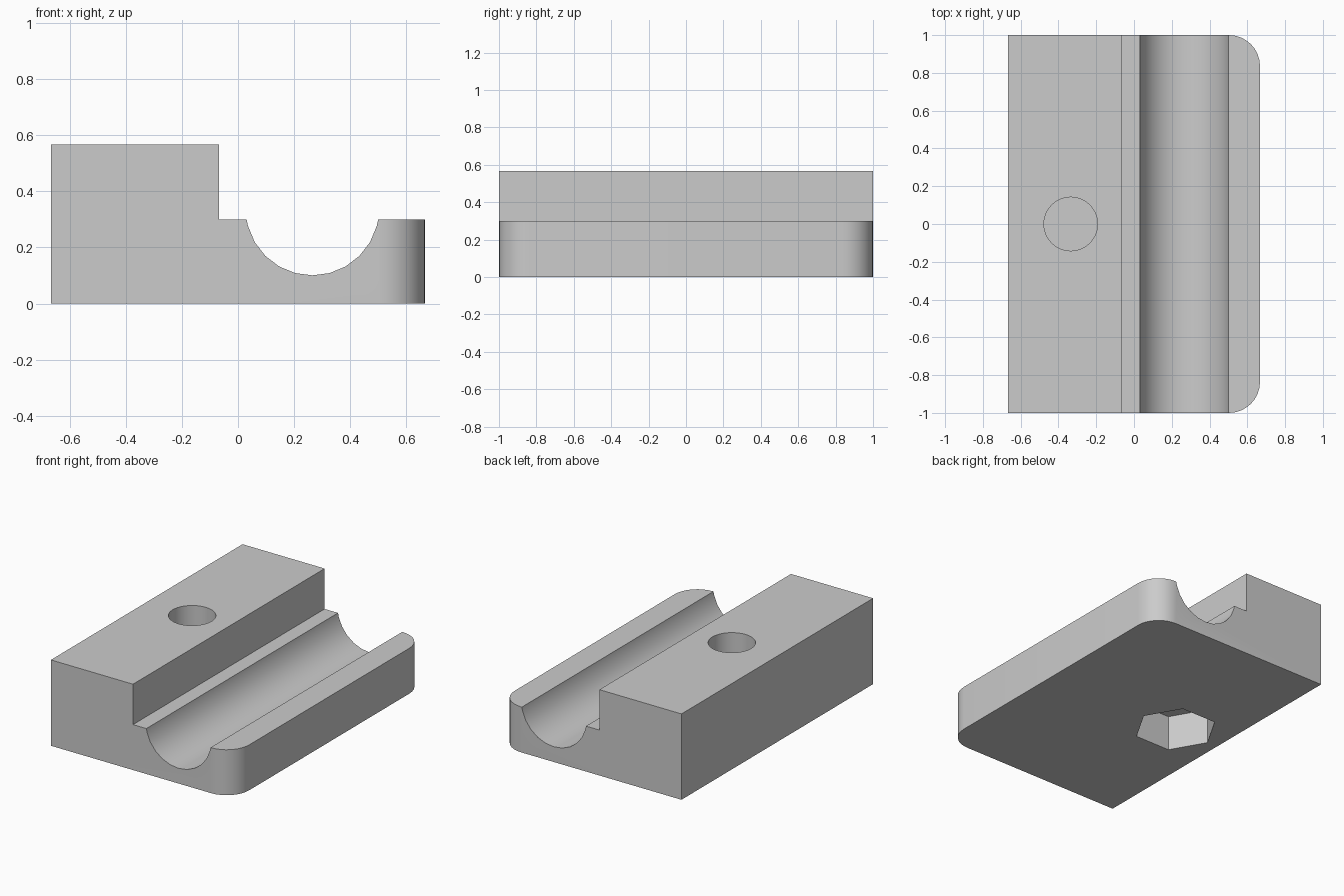
import bpy, bmesh, math
from mathutils import Matrix

cube = bpy.data.objects.get("Cube")
if cube:
    bpy.data.objects.remove(cube, do_unlink=True)

HALF_X, HALF_Y = 0.667, 1.0
BLOCK_TOP, LEDGE_TOP, STEP_X = 0.567, 0.3, -0.067
GROOVE_X, GROOVE_Z, GROOVE_R = 0.265, 0.338, 0.2375
BOLT_X, BOLT_R, NUT_R, NUT_DEPTH, BRIDGE = -0.335, 0.142, 0.256, 0.235, 0.01

grey = bpy.data.materials.new("plain grey")
grey.use_nodes = True
colour = (0.6, 0.6, 0.6, 1)
grey.diffuse_color = colour
grey.node_tree.nodes["Principled BSDF"].inputs["Base Color"].default_value = colour


def add_object(name, bm):
    bmesh.ops.recalc_face_normals(bm, faces=bm.faces)
    mesh = bpy.data.meshes.new(name)
    bm.to_mesh(mesh)
    bm.free()
    mesh.materials.append(grey)
    obj = bpy.data.objects.new(name, mesh)
    bpy.context.collection.objects.link(obj)
    return obj


def cut_prism(target, name, sides, radius, z0, z1, turn=0):
    """Cut an upright prism out of the target at the bolt position."""
    bm = bmesh.new()
    place = (Matrix.Translation((BOLT_X, 0, (z0 + z1) / 2))
             @ Matrix.Rotation(turn, 4, 'Z'))
    bmesh.ops.create_cone(bm, cap_ends=True, segments=sides, radius1=radius,
                          radius2=radius, depth=z1 - z0, matrix=place)
    cutter = add_object(name, bm)
    cutter.hide_render = True
    mod = target.modifiers.new(name, 'BOOLEAN')
    mod.operation = 'DIFFERENCE'
    mod.solver = 'EXACT'
    mod.object = cutter
    bpy.ops.object.modifier_apply(modifier=name)
    bpy.data.objects.remove(cutter, do_unlink=True)


# Clamp body: stepped profile with a round groove, extruded front to back
drop = GROOVE_Z - LEDGE_TOP
half_chord = math.sqrt(GROOVE_R ** 2 - drop ** 2)
arc = [(GROOVE_X + GROOVE_R * math.sin(math.radians(a)),
        GROOVE_Z - GROOVE_R * math.cos(math.radians(a)))
       for a in range(75, -76, -15)]
profile = ([(-HALF_X, 0), (HALF_X, 0), (HALF_X, LEDGE_TOP),
            (GROOVE_X + half_chord, LEDGE_TOP)] + arc +
           [(GROOVE_X - half_chord, LEDGE_TOP), (STEP_X, LEDGE_TOP),
            (STEP_X, BLOCK_TOP), (-HALF_X, BLOCK_TOP)])

bm = bmesh.new()
face = bm.faces.new([bm.verts.new((x, -HALF_Y, z)) for x, z in profile])
extruded = bmesh.ops.extrude_face_region(bm, geom=[face])["geom"]
bmesh.ops.translate(bm, vec=(0, 2 * HALF_Y, 0),
                    verts=[v for v in extruded if isinstance(v, bmesh.types.BMVert)])
bmesh.ops.recalc_face_normals(bm, faces=bm.faces)

# Rounded upright corners on the low side
corners = [e for e in bm.edges
           if all(abs(v.co.x - HALF_X) < 1e-4 for v in e.verts)
           and abs(e.verts[0].co.y - e.verts[1].co.y) < 1e-4]
bmesh.ops.bevel(bm, geom=corners, offset=0.164, offset_type='OFFSET',
                segments=8, profile=0.5, affect='EDGES')
body = add_object("clamp_body", bm)
bpy.context.view_layer.objects.active = body
body.select_set(True)

# Bolt hole from above and hexagonal nut pocket from below, thin bridge between
cut_prism(body, "bolt_hole", 48, BOLT_R, NUT_DEPTH + BRIDGE, BLOCK_TOP + 0.1)
cut_prism(body, "nut_pocket", 6, NUT_R, -0.1, NUT_DEPTH, math.radians(30))

# Keep the first vertex of the hexagon along y, smooth only the round surfaces
bpy.ops.object.shade_smooth_by_angle(angle=math.radians(30))
